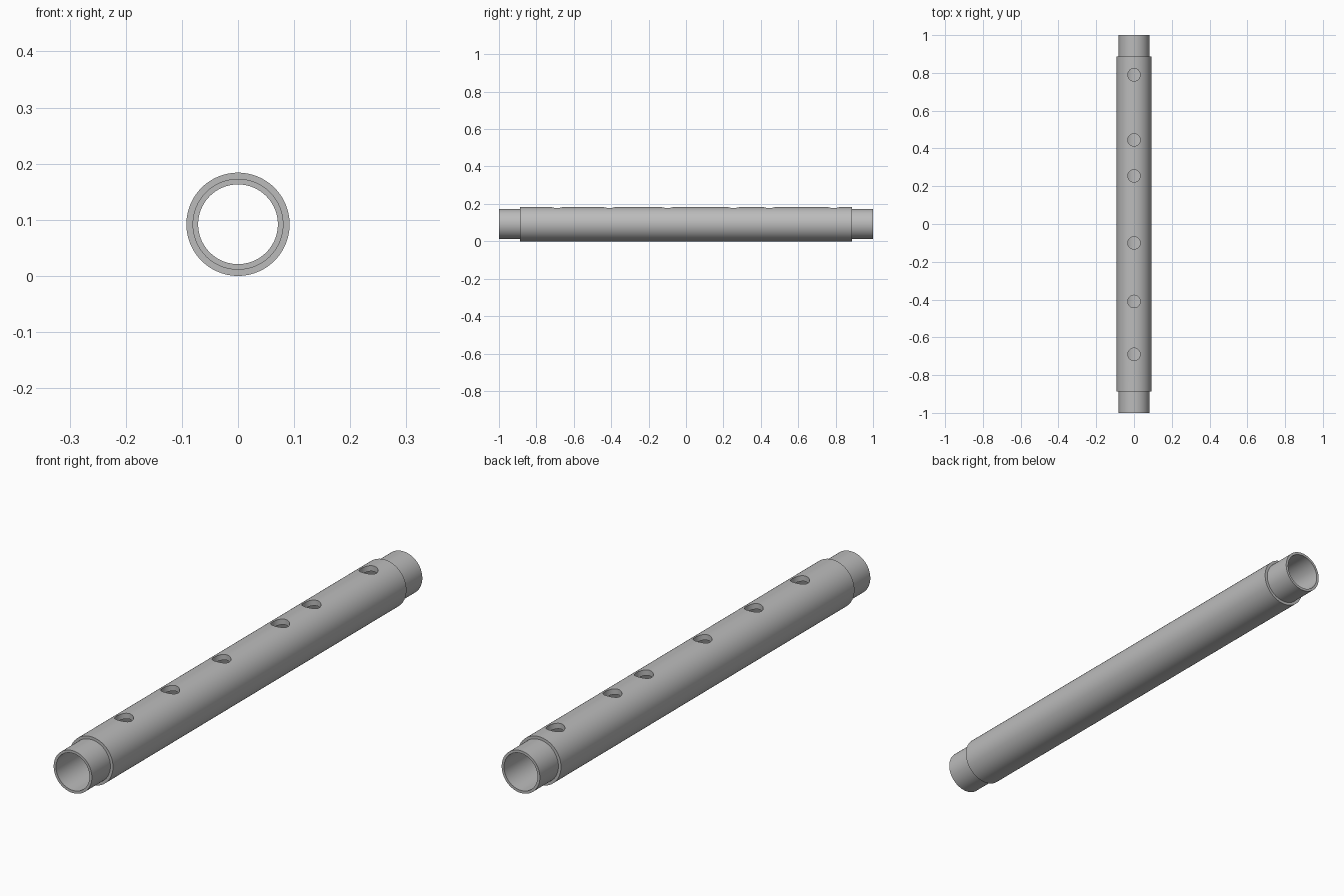
import bpy, bmesh, math
from mathutils import Matrix, Vector

if "Cube" in bpy.data.objects:
    bpy.data.objects.remove(bpy.data.objects["Cube"])

OUTER, TENON, BORE = 0.092, 0.081, 0.071   # radii
SHOULDER, END = 0.888, 1.0                 # positions along y
HOLE_R = 0.033
HOLES = (-0.69, -0.41, -0.10, 0.255, 0.445, 0.79)

grey = bpy.data.materials.new("plain grey")
grey.diffuse_color = (0.50, 0.50, 0.50, 1)
grey.use_nodes = True
grey.node_tree.nodes["Principled BSDF"].inputs["Base Color"].default_value = grey.diffuse_color


def make_object(name, bm):
    bmesh.ops.recalc_face_normals(bm, faces=bm.faces)
    mesh = bpy.data.meshes.new(name)
    bm.to_mesh(mesh)
    bm.free()
    mesh.materials.append(grey)
    ob = bpy.data.objects.new(name, mesh)
    bpy.context.collection.objects.link(ob)
    return ob


# Tube with stepped ends: closed wall profile spun around the y axis
profile = [(BORE, -END), (TENON, -END), (TENON, -SHOULDER), (OUTER, -SHOULDER),
           (OUTER, SHOULDER), (TENON, SHOULDER), (TENON, END), (BORE, END)]
bm = bmesh.new()
verts = [bm.verts.new((r, y, OUTER)) for r, y in profile]
edges = [bm.edges.new((verts[i], verts[(i + 1) % len(verts)])) for i in range(len(verts))]
bmesh.ops.spin(bm, geom=verts + edges, cent=Vector((0, 0, OUTER)), axis=Vector((0, 1, 0)),
               angle=math.tau, steps=96, use_merge=True)
bmesh.ops.remove_doubles(bm, verts=bm.verts, dist=1e-5)
tube = make_object("tube", bm)

# Row of vertical drills that pierce only the top wall
bm = bmesh.new()
for y in HOLES:
    bmesh.ops.create_cone(bm, cap_ends=True, segments=48, radius1=HOLE_R, radius2=HOLE_R,
                          depth=0.15, matrix=Matrix.Translation((0, y, OUTER + 0.075)))
drills = make_object("hole_cutter", bm)
drills.hide_render = True
drills.hide_viewport = True

cut = tube.modifiers.new("finger holes", 'BOOLEAN')
cut.operation = 'DIFFERENCE'
cut.solver = 'EXACT'
cut.object = drills

# Bake the cut, then smooth the round walls and keep the rims sharp
bpy.context.view_layer.objects.active = tube
tube.select_set(True)
bpy.ops.object.modifier_apply(modifier=cut.name)
bpy.ops.object.shade_smooth_by_angle(angle=math.radians(30))
bpy.data.objects.remove(drills, do_unlink=True)
